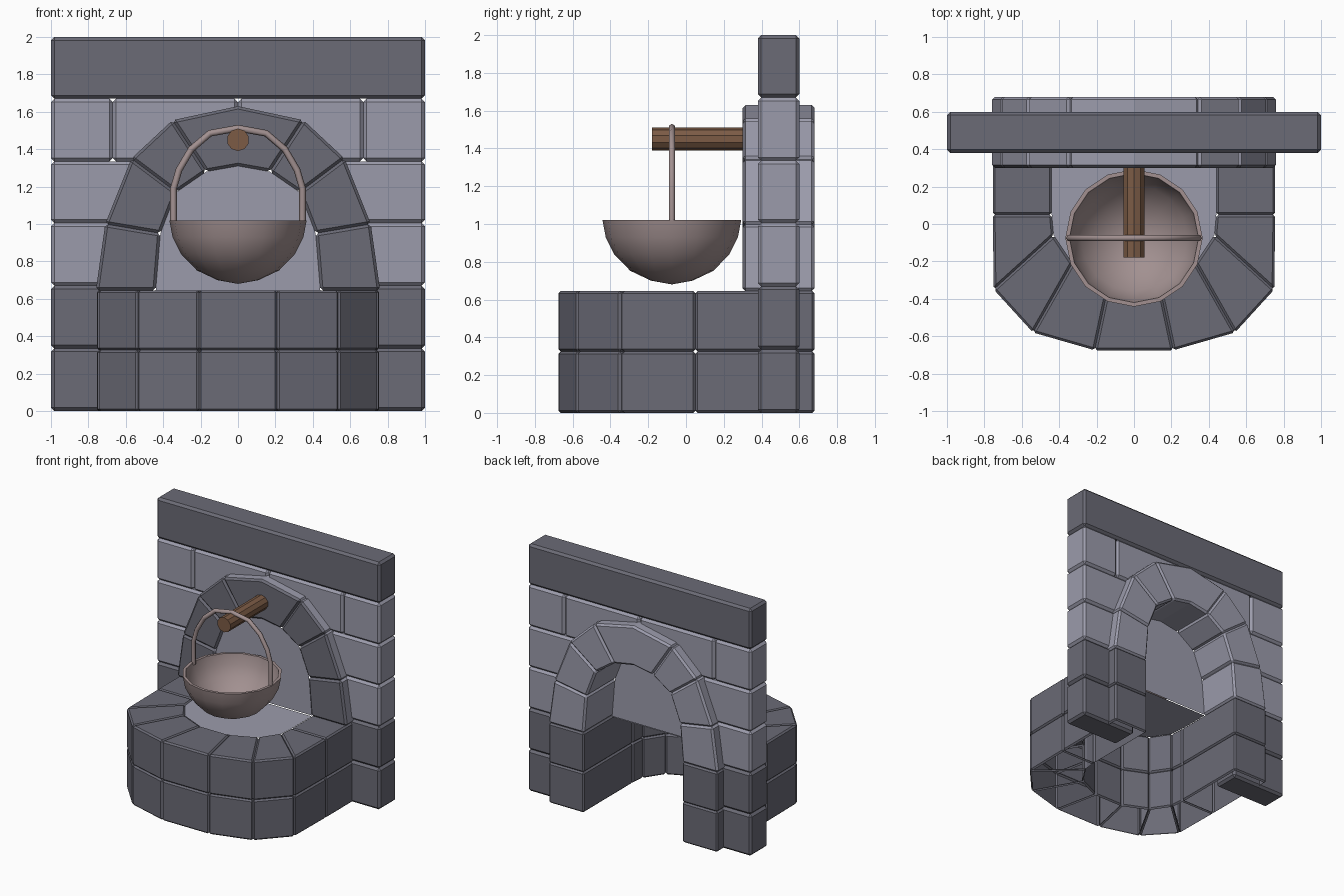
import bpy, bmesh, math
from mathutils import Vector

if "Cube" in bpy.data.objects:
    bpy.data.objects.remove(bpy.data.objects["Cube"])


def mat(name, rgb):
    m = bpy.data.materials.new(name)
    m.diffuse_color = (*rgb, 1)
    m.use_nodes = True
    m.node_tree.nodes["Principled BSDF"].inputs["Base Color"].default_value = m.diffuse_color
    return m


DARK = mat("dark stone", (0.145, 0.145, 0.18))
LIGHT = mat("light stone", (0.33, 0.33, 0.41))
IRON = mat("pinkish iron", (0.36, 0.28, 0.28))
WOOD = mat("brown wood", (0.20, 0.105, 0.06))


def finish(bm, name, mats):
    me = bpy.data.meshes.new(name)
    bm.to_mesh(me)
    bm.free()
    ob = bpy.data.objects.new(name, me)
    bpy.context.collection.objects.link(ob)
    for m in mats:
        me.materials.append(m)
    return ob


def stone(bm, pts, place, lo, hi, drop=lambda f: False, bevel=0.012):
    """Bevelled prism of a flat outline; faces matching drop are left open."""
    t = bmesh.new()
    a = [t.verts.new(place(u, v, lo)) for u, v in pts]
    b = [t.verts.new(place(u, v, hi)) for u, v in pts]
    n = len(pts)
    t.faces.new(a)
    t.faces.new(b)
    for i in range(n):
        j = (i + 1) % n
        t.faces.new((a[i], a[j], b[j], b[i]))
    bmesh.ops.recalc_face_normals(t, faces=t.faces)
    t.normal_update()
    for f in t.faces:
        f.material_index = 1 if drop(f) else 0
    edges = [e for e in t.edges if e.calc_face_angle(0) > 0.6]
    bmesh.ops.bevel(t, geom=edges, offset=bevel, segments=1, affect='EDGES', material=0)
    bmesh.ops.delete(t, geom=[f for f in t.faces if f.material_index == 1], context='FACES')
    me = bpy.data.meshes.new("tmp")
    t.to_mesh(me)
    t.free()
    bm.from_mesh(me)
    bpy.data.meshes.remove(me)


def flat(u, v, w):
    return (u, v, w)


def upright(u, v, w):
    return (u, w, v)


def mirror(half):
    return half + [(-x, y) for x, y in reversed(half) if x > 1e-6]


# Hearth: U-shaped ring of two hollow stone courses, open underneath
outer = mirror([(.755, .68), (.755, .05), (.75, -.35), (.54, -.58), (.21, -.675)])
inner = mirror([(.44, .68), (.44, .05), (.43, -.06), (.33, -.21), (.13, -.30)])
bm = bmesh.new()
last = len(outer) - 2
for lo, hi in ((0, .325), (.325, .645)):
    for i in range(last + 1):
        quad = [outer[i], outer[i + 1], inner[i + 1], inner[i]]
        joints = []
        if i > 0:
            joints.append((outer[i], inner[i]))
        if i < last:
            joints.append((outer[i + 1], inner[i + 1]))
        mids = [(Vector(p) + Vector(q)) / 2 for p, q in joints]

        def hidden(f, mids=mids):
            c = f.calc_center_median()
            if abs(f.normal.z) > .9:
                return c.z < .6
            return any((c.xy - m).length < .01 for m in mids)
        stone(bm, quad, flat, lo, hi, hidden)
finish(bm, "hearth_ring", [DARK])

# Arch: wedge stones, dark on the front and lighter elsewhere
ao = [(.76, .645), (.71, 1.0), (.57, 1.35), (.35, 1.555)]
ai = [(.44, .645), (.415, .95), (.33, 1.17), (.17, 1.28)]
bm = bmesh.new()
for s in (1, -1):
    for i in range(3):
        quad = [ao[i], ao[i + 1], ai[i + 1], ai[i]]
        stone(bm, [(s * x, z) for x, z in quad], upright, .30, .68, bevel=.015)
key = [ao[3], (0, 1.63), (-ao[3][0], ao[3][1]), (-ai[3][0], ai[3][1]), (0, 1.31), ai[3]]
stone(bm, key, upright, .30, .68, bevel=.015)
for f in bm.faces:
    f.material_index = 1 if f.calc_center_median().y < .32 else 0
finish(bm, "arch", [LIGHT, DARK])

# Back panel and floor inside the arch and ring
bm = bmesh.new()
panel = mirror(ai + [(0, 1.31)])
bm.faces.new([bm.verts.new((x, .316, z)) for x, z in panel])
floor = mirror([(.44, .316), (.44, .05), (.43, -.06), (.33, -.21), (.13, -.30)])
bm.faces.new([bm.verts.new((x, y, .638)) for x, y in reversed(floor)])
finish(bm, "panel_and_floor", [LIGHT])


def block(bm, x0, x1, z0, z1):
    stone(bm, [(x0, z0), (x1, z0), (x1, z1), (x0, z1)], upright, .38, .60, bevel=.018)


# Wall: dark base blocks, light bricks, dark lintel
base, bricks, lintel = bmesh.new(), bmesh.new(), bmesh.new()
for s in (1, -1):
    x0, x1 = sorted((s * .5, s * 1.0))
    block(base, x0, x1, 0, .335)
    block(base, x0, x1, .335, .67)
    block(bricks, x0, x1, .67, 1.005)
    block(bricks, x0, x1, 1.005, 1.335)
for x0, x1 in ((-1, -.67), (-.67, 0), (0, .67), (.67, 1)):
    block(bricks, x0, x1, 1.335, 1.67)
block(lintel, -1, 1, 1.67, 2.0)
finish(base, "wall_base", [DARK])
finish(bricks, "wall_bricks", [LIGHT])
finish(lintel, "lintel", [DARK])

# Wooden peg
bpy.ops.mesh.primitive_cylinder_add(vertices=10, radius=.06, depth=.50,
                                    location=(0, .07, 1.45), rotation=(math.pi / 2, 0, 0))
peg = bpy.context.object
peg.name = "peg"
peg.data.materials.append(WOOD)

# Pot: revolved profile with a thin wall
CY = -.075
profile = [(.0, .68), (.11, .70), (.22, .752), (.305, .84), (.35, .93), (.367, 1.02),
           (.345, 1.02), (.33, .94), (.285, .86), (.20, .775), (.10, .725), (0, .71)]
bm = bmesh.new()
vs = [bm.verts.new((r, 0, z)) for r, z in profile]
es = [bm.edges.new((vs[i], vs[i + 1])) for i in range(len(vs) - 1)]
bmesh.ops.spin(bm, geom=vs + es, cent=(0, 0, 0), axis=(0, 0, 1), angle=math.tau,
               steps=16, use_merge=True)
bmesh.ops.remove_doubles(bm, verts=bm.verts, dist=1e-4)
bmesh.ops.recalc_face_normals(bm, faces=bm.faces)
pot = finish(bm, "pot", [IRON])
pot.location.y = CY
bpy.ops.object.select_all(action='DESELECT')
pot.select_set(True)
bpy.context.view_layer.objects.active = pot
bpy.ops.object.shade_smooth_by_angle(angle=math.radians(40))

# Pot handle: tube along an arched path
path = mirror([(.345, 1.0), (.345, 1.19), (.315, 1.29), (.25, 1.40), (.15, 1.485), (0, 1.512)])
cu = bpy.data.curves.new("handle", 'CURVE')
cu.dimensions = '3D'
cu.bevel_depth = .018
cu.bevel_resolution = 1
cu.use_fill_caps = True
sp = cu.splines.new('POLY')
sp.points.add(len(path) - 1)
for p, (x, z) in zip(sp.points, path):
    p.co = (x, CY, z, 1)
handle = bpy.data.objects.new("handle", cu)
bpy.context.collection.objects.link(handle)
cu.materials.append(IRON)
bpy.ops.object.select_all(action='DESELECT')
handle.select_set(True)
bpy.context.view_layer.objects.active = handle
bpy.ops.object.convert(target='MESH')
